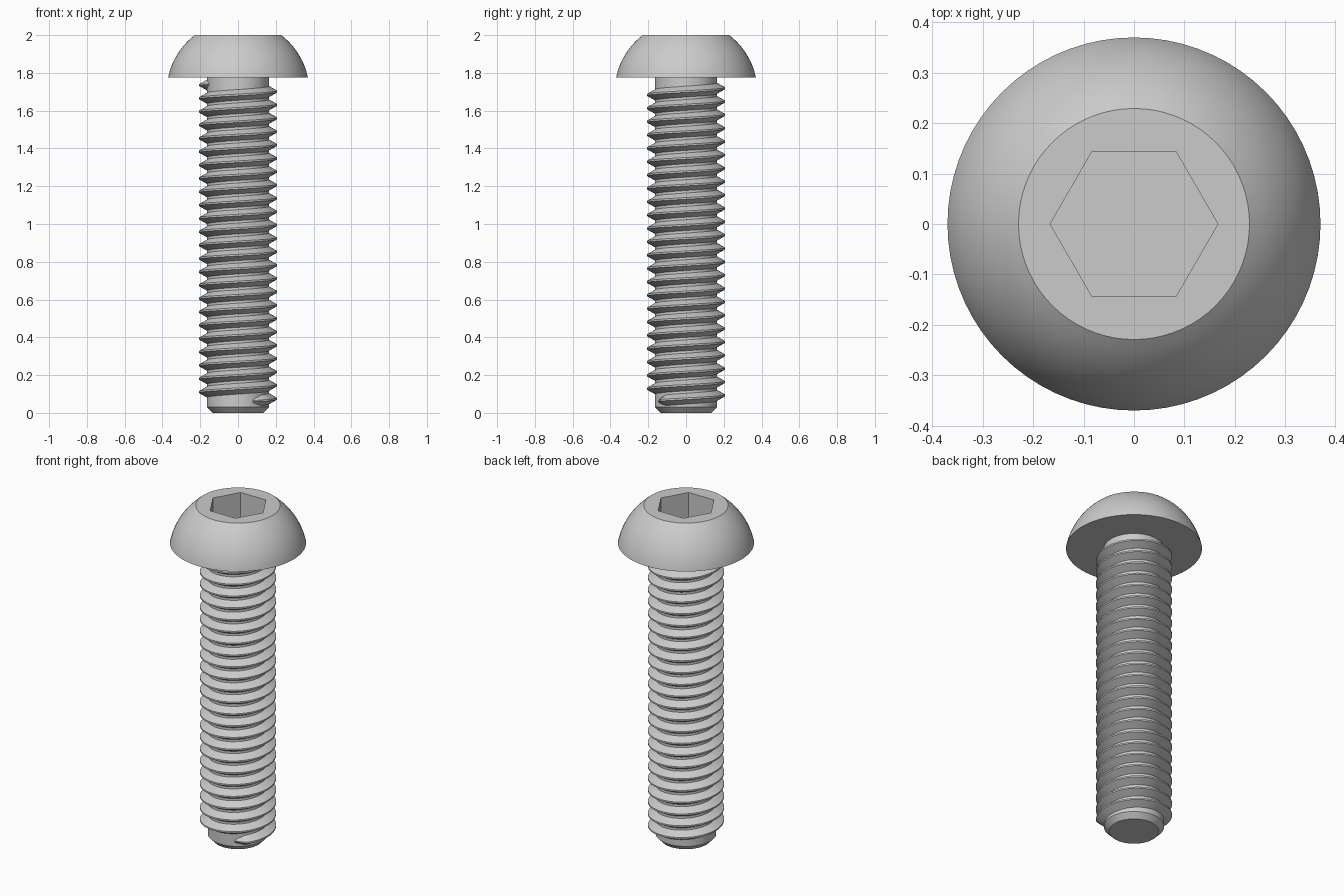
import bpy, bmesh
from math import pi, cos, sin, sqrt, radians

cube = bpy.data.objects.get("Cube")
if cube:
    bpy.data.objects.remove(cube, do_unlink=True)

SEGMENTS = 72
PITCH = 0.0707
CORE_R, CREST_R = 0.164, 0.207

steel = bpy.data.materials.new("grey steel")
steel.use_nodes = True
GREY = (0.6, 0.6, 0.6, 1)
steel.diffuse_color = GREY
steel.node_tree.nodes["Principled BSDF"].inputs["Base Color"].default_value = GREY


def finish(bm, name):
    bmesh.ops.recalc_face_normals(bm, faces=bm.faces)
    mesh = bpy.data.meshes.new(name)
    bm.to_mesh(mesh)
    bm.free()
    mesh.materials.append(steel)
    obj = bpy.data.objects.new(name, mesh)
    bpy.context.collection.objects.link(obj)
    bpy.ops.object.select_all(action="DESELECT")
    obj.select_set(True)
    bpy.context.view_layer.objects.active = obj
    bpy.ops.object.shade_smooth_by_angle(angle=radians(30))
    return obj


def skin(bm, rings, closed):
    """Join neighbouring rings of vertices with quads and cap both ends."""
    for a, b in zip(rings, rings[1:]):
        n = len(a)
        for i in range(n if closed else n - 1):
            j = (i + 1) % n
            bm.faces.new((a[i], a[j], b[j], b[i]))
    bm.faces.new(rings[0])
    bm.faces.new(rings[-1])


def lathe(name, profile):
    """Turn (radius, height) pairs; a radius may be a function of angle."""
    bm = bmesh.new()
    rings = []
    for radius, z in profile:
        ring = []
        for i in range(SEGMENTS):
            t = 2 * pi * i / SEGMENTS
            r = radius(t) if callable(radius) else radius
            ring.append(bm.verts.new((r * cos(t), r * sin(t), z)))
        rings.append(ring)
    skin(bm, rings, True)
    return finish(bm, name)


def hexagon(t):
    return 0.144 / cos(t % (pi / 3) - pi / 6)


# Domed head with a hexagonal socket
HEAD_Z, DOME_Z, DOME_R = 1.775, 1.70, 0.3775
dome = []
for i in range(17):
    z = HEAD_Z + (2 - HEAD_Z) * i / 16
    dome.append((sqrt(DOME_R ** 2 - (z - DOME_Z) ** 2), z))
lathe("button_head", dome + [(hexagon, 2), (hexagon, 1.84)])

# Plain core with a chamfered tip
lathe("shank_core", [(0.135, 0), (CORE_R, 0.03), (CORE_R, HEAD_Z)])

# Helical ridge that fades out at both ends
bm = bmesh.new()
START, END, FADE = radians(-62), radians(23 * 360 + 200), radians(22)
STEPS = 1200
rings = []
for i in range(STEPS + 1):
    t = START + (END - START) * i / STEPS
    fade = max(0.03, min(1, (t - START) / FADE, (END - t) / FADE))
    z = 0.075 + PITCH * t / (2 * pi)
    crest = CORE_R + (CREST_R - CORE_R) * fade
    section = [(CORE_R - 0.004, -0.031), (crest, -0.0045),
               (crest, 0.0045), (CORE_R - 0.004, 0.031)]
    rings.append([bm.verts.new((r * cos(t), r * sin(t), z + dz * (0.4 + 0.6 * fade)))
                  for r, dz in section])
skin(bm, rings, True)
finish(bm, "screw_thread")
